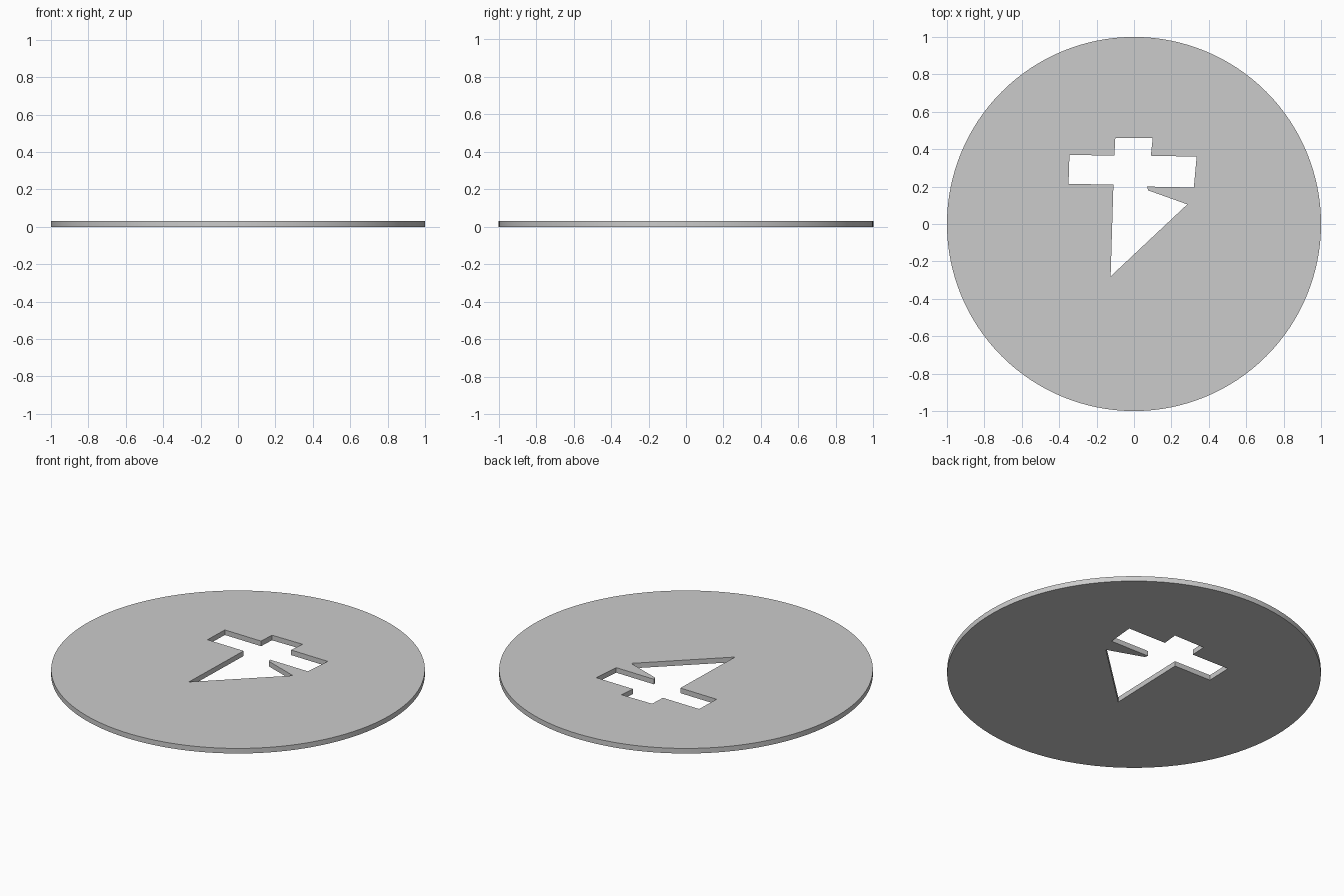
import bpy, bmesh
from math import cos, sin, tau, radians

if "Cube" in bpy.data.objects:
    bpy.data.objects.remove(bpy.data.objects["Cube"])

THICKNESS = 0.03
SIDES = 128

# Outline of the cut-out, clockwise from the top left of the upper stub
CUTOUT = [(-0.10, 0.46), (0.10, 0.46), (0.09, 0.365), (0.335, 0.36),
          (0.32, 0.195), (0.07, 0.20), (0.075, 0.18), (0.285, 0.105),
          (-0.125, -0.28), (-0.11, 0.21), (-0.35, 0.215),
          (-0.345, 0.37), (-0.105, 0.365)]
RIM = [(cos(tau * i / SIDES), sin(tau * i / SIDES)) for i in range(SIDES)]


def add_loop(bm, points):
    verts = [bm.verts.new((x, y, 0)) for x, y in points]
    return [bm.edges.new((a, b)) for a, b in zip(verts, verts[1:] + verts[:1])]


# Flat disc with the hole left open
bm = bmesh.new()
edges = add_loop(bm, RIM) + add_loop(bm, CUTOUT)
bmesh.ops.triangle_fill(bm, edges=edges, use_beauty=True, normal=(0, 0, 1))

# Thicken upwards, giving the rim and the hole their walls
result = bmesh.ops.extrude_face_region(bm, geom=bm.faces[:], use_keep_orig=True)
top = [g for g in result["geom"] if isinstance(g, bmesh.types.BMVert)]
bmesh.ops.translate(bm, verts=top, vec=(0, 0, THICKNESS))
bmesh.ops.recalc_face_normals(bm, faces=bm.faces[:])

mesh = bpy.data.meshes.new("pierced_disc")
bm.to_mesh(mesh)
bm.free()
disc = bpy.data.objects.new("pierced_disc", mesh)
bpy.context.collection.objects.link(disc)

# Smooth rim, crisp edges
bpy.context.view_layer.objects.active = disc
disc.select_set(True)
bpy.ops.object.shade_smooth_by_angle(angle=radians(30))
